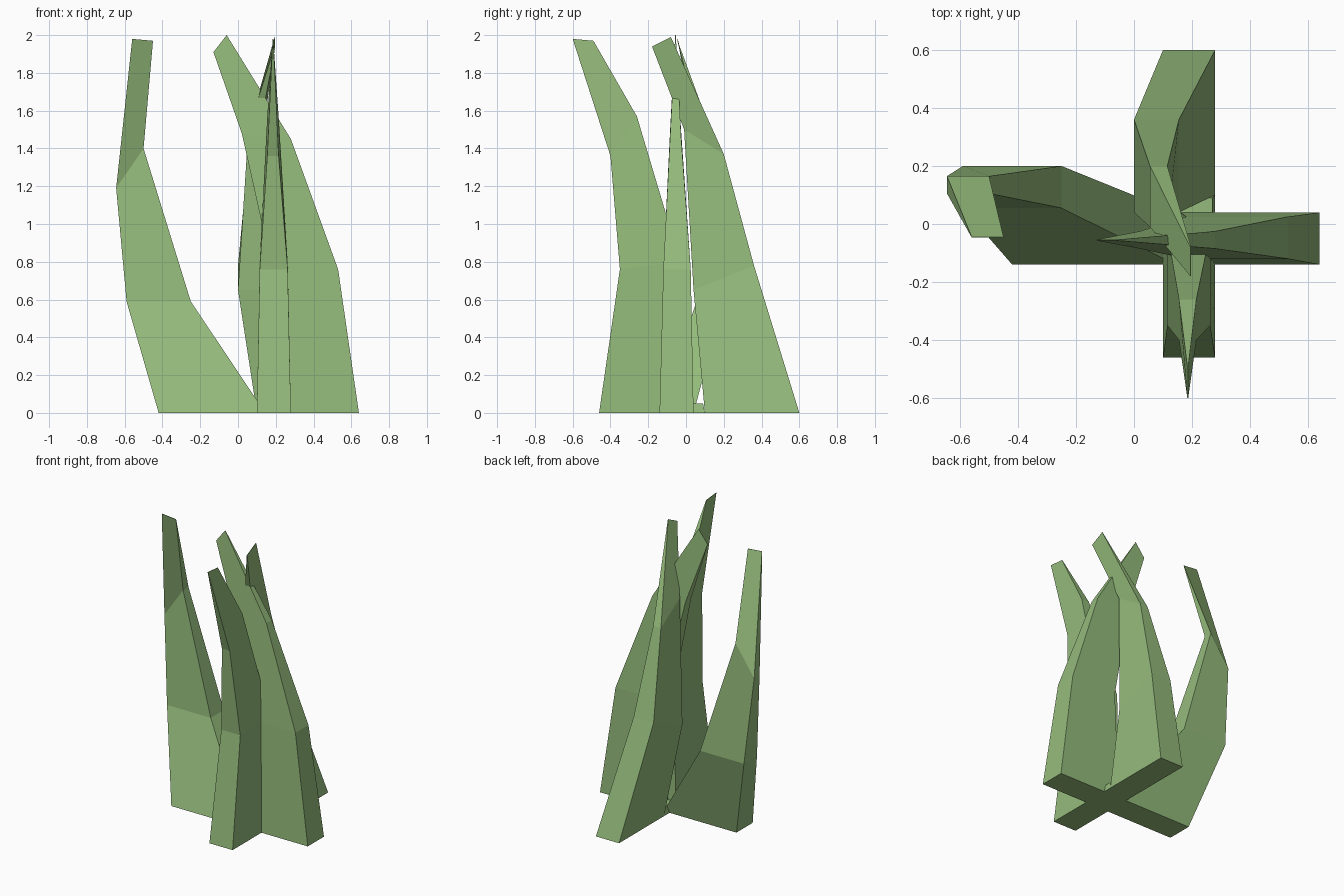
import bpy, bmesh

if "Cube" in bpy.data.objects:
    bpy.data.objects.remove(bpy.data.objects["Cube"])

green = bpy.data.materials.new("leaf_green")
green.diffuse_color = (0.30, 0.50, 0.20, 1)
green.use_nodes = True
green.node_tree.nodes["Principled BSDF"].inputs["Base Color"].default_value = green.diffuse_color


def finish(bm, name):
    bmesh.ops.remove_doubles(bm, verts=bm.verts[:], dist=0.0005)
    bmesh.ops.recalc_face_normals(bm, faces=bm.faces[:])
    mesh = bpy.data.meshes.new(name)
    bm.to_mesh(mesh)
    bm.free()
    mesh.materials.append(green)
    bpy.context.collection.objects.link(bpy.data.objects.new(name, mesh))


def blade(name, axis, rings):
    """Loft four-sided rings: (outer, outer z, inner, inner z, side low, side high)."""
    bm = bmesh.new()
    loops = []
    for uo, zo, ui, zi, lo, hi in rings:
        corners = [(uo, lo, zo), (uo, hi, zo), (ui, hi, zi), (ui, lo, zi)]
        loops.append([bm.verts.new((u, s, z) if axis == "X" else (s, u, z))
                      for u, s, z in corners])
    for a, b in zip(loops, loops[1:]):
        for i in range(4):
            j = (i + 1) % 4
            bm.faces.new((a[i], a[j], b[j], b[i]))
    bm.faces.new(loops[0])
    bm.faces.new(loops[-1])
    finish(bm, name)


# Right blade, leaning left to a thin tip
blade("right_blade", "X", [
    (0.64, 0, 0.16, 0, -0.14, 0.04),
    (0.53, 0.76, 0.18, 0.76, -0.12, 0.025),
    (0.28, 1.45, 0.02, 1.48, -0.085, -0.025),
    (-0.06, 2.0, -0.13, 1.91, -0.057, -0.054)])

# Left blade, bowing outward
blade("left_blade", "X", [
    (-0.42, 0, 0.145, 0, -0.14, 0.04),
    (-0.59, 0.59, -0.25, 0.59, 0.055, 0.20),
    (-0.645, 1.19, -0.50, 1.40, 0.105, 0.165),
    (-0.56, 1.98, -0.45, 1.97, -0.046, -0.044)])

# Front blade, flaring forward at the top
blade("front_blade", "Y", [
    (-0.46, 0, -0.03, 0, 0.10, 0.28),
    (-0.35, 0.76, -0.03, 0.80, 0.115, 0.263),
    (-0.40, 1.36, -0.26, 1.57, 0.155, 0.215),
    (-0.60, 1.98, -0.49, 1.97, 0.184, 0.187)])

# Back blade, leaning forward with a sideways kink
blade("back_blade", "Y", [
    (0.60, 0, 0.10, 0, 0.10, 0.28),
    (0.36, 0.78, 0.04, 0.65, 0.0, 0.155),
    (0.20, 1.37, -0.01, 1.50, 0.055, 0.115),
    (-0.08, 1.99, -0.18, 1.94, 0.194, 0.197)])

# Small core joining the four blades at the ground
blade("base_core", "X", [
    (0.28, 0, 0.10, 0, -0.14, 0.10),
    (0.27, 0.05, 0.11, 0.05, -0.13, 0.09)])
